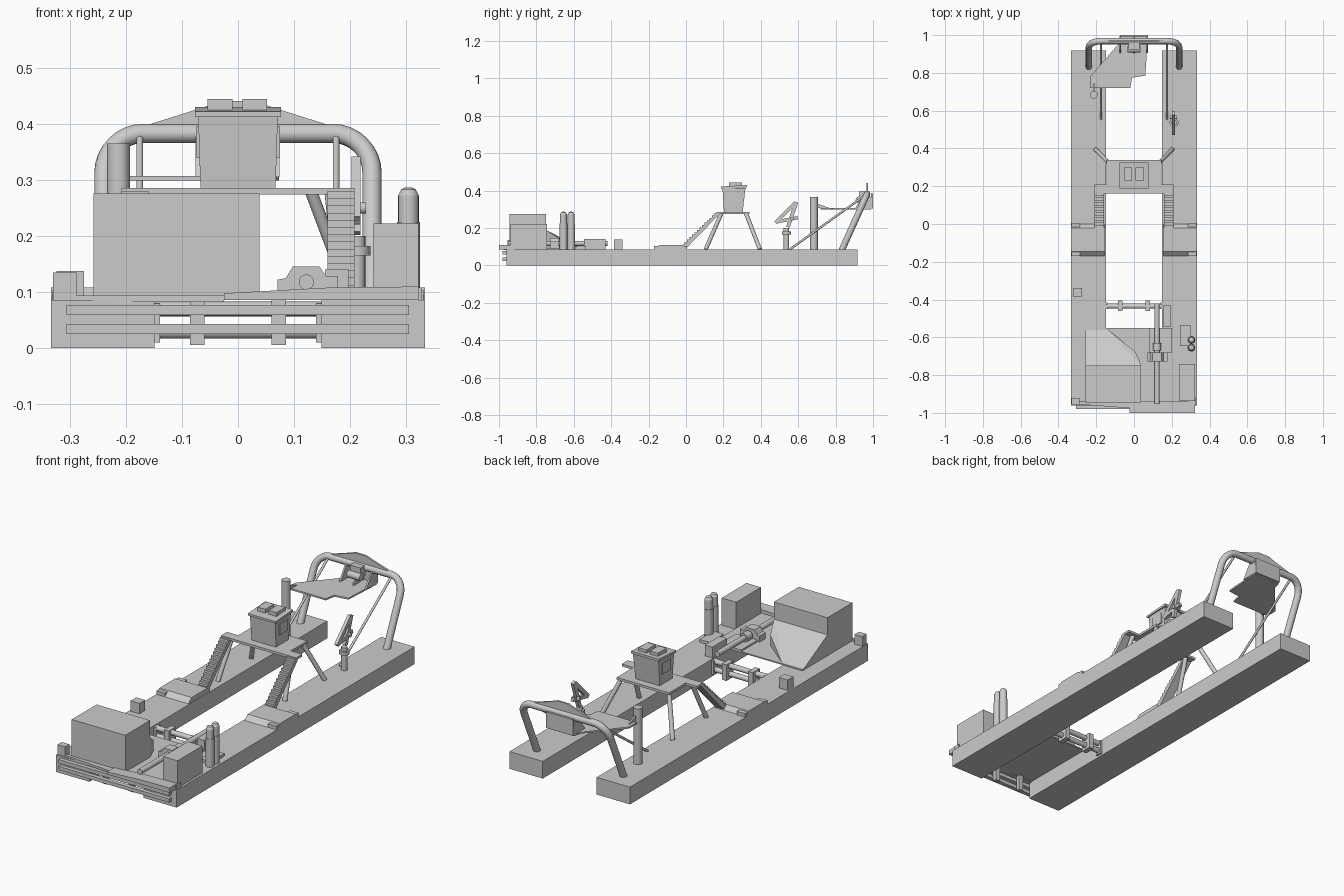
import bpy, bmesh, math
from mathutils import Vector

if "Cube" in bpy.data.objects:
    bpy.data.objects.remove(bpy.data.objects["Cube"])


def finish(name, bm, smooth=False):
    bmesh.ops.recalc_face_normals(bm, faces=bm.faces)
    me = bpy.data.meshes.new(name)
    bm.to_mesh(me)
    bm.free()
    ob = bpy.data.objects.new(name, me)
    bpy.context.collection.objects.link(ob)
    if smooth:
        bpy.ops.object.select_all(action='DESELECT')
        ob.select_set(True)
        bpy.context.view_layer.objects.active = ob
        bpy.ops.object.shade_smooth_by_angle(angle=math.radians(35))
    return ob


def prism(name, pts, axis, a, b):
    """Extrude a 2D outline along an axis from a to b."""
    bm = bmesh.new()
    put = {'x': lambda p, t: (t, p[0], p[1]), 'y': lambda p, t: (p[0], t, p[1]),
           'z': lambda p, t: (p[0], p[1], t)}[axis]
    lo = [bm.verts.new(put(p, a)) for p in pts]
    hi = [bm.verts.new(put(p, b)) for p in pts]
    bm.faces.new(lo)
    bm.faces.new(hi)
    for i in range(len(pts)):
        j = (i + 1) % len(pts)
        bm.faces.new((lo[i], lo[j], hi[j], hi[i]))
    return finish(name, bm)


def box(name, x0, x1, y0, y1, z0, z1):
    return prism(name, [(x0, y0), (x1, y0), (x1, y1), (x0, y1)], 'z', z0, z1)


def hull(name, pts):
    bm = bmesh.new()
    for p in pts:
        bm.verts.new(p)
    bmesh.ops.convex_hull(bm, input=bm.verts)
    return finish(name, bm)


def rod(name, a, b, r, r2=None, seg=20):
    a, b = Vector(a), Vector(b)
    bm = bmesh.new()
    bmesh.ops.create_cone(bm, cap_ends=True, segments=seg, radius1=r,
                          radius2=r if r2 is None else r2, depth=(b - a).length)
    m = (b - a).to_track_quat('Z', 'Y').to_matrix().to_4x4()
    m.translation = (a + b) / 2
    bm.transform(m)
    return finish(name, bm, True)


def beam(name, a, b, w, h):
    """Rectangular bar running in the YZ plane, w wide in x and h thick."""
    a, b = Vector(a), Vector(b)
    n = Vector((1, 0, 0)).cross(b - a).normalized() * h / 2
    wx = Vector((w / 2, 0, 0))
    return hull(name, [p + i * n + j * wx for p in (a, b) for i in (-1, 1) for j in (-1, 1)])


D = 0.086  # deck height

for s, side in ((-1, "left"), (1, "right")):
    # hulls and the low landings on them
    box(side + "_pontoon", s * .149, s * .333, -.96, .918, 0, D)
    prism(side + "_landing", [(-.17, D), (-.145, .108), (-.02, .108), (0, D)], 'x', s * .155, s * .333)
    for y in (-.17, -.02):
        box(side + "_landing_pad", s * .285, s * .331, y, y + .026, D, .104)
    # stairs
    n = 14
    y0, z0, dy, dz = -.02, .1, .185 / n, .18 / n
    prof = []
    for i in range(n):
        prof += [(y0 + i * dy, z0 + i * dz), (y0 + i * dy, z0 + (i + 1) * dz)]
    prof += [(y0 + n * dy + .02, z0 + n * dz), (y0 + .02, z0 - .01)]
    prism(side + "_stairs", prof, 'x', s * .16, s * .208)
    # cab stand legs
    rod(side + "_front_leg", (s * .165, .19, .28), (s * .185, .105, D), .011)
    rod(side + "_rear_leg", (s * .13, .32, .28), (s * .203, .395, D), .011)
    # stern arch stays
    rod(side + "_arch_stay", (s * .175, .555, D), (s * .175, .965, .38), .006, seg=12)
    # ladder trunnion brackets
    box(side + "_trunnion", s * .06, s * .086, -.46, -.405, .006, D)
    box(side + "_trunnion_collar", s * .139, s * .15, -.45, -.415, .01, .08)
    box(side + "_bow_bracket", s * .06, s * .086, -.95, -.93, .006, D)

# bow fender bars and hinge pipes
for z in (.034, .068):
    box("fender_bar", -.306, .305, -.98, -.958, z - .009, z + .009)
for z in (.03, .07):
    rod("hinge_pipe", (-.15, -.435, z), (.15, -.435, z), .013)

# bow deck and walkway
box("bow_deck", -.258, .243, -.94, -.55, D, .092)
prism("bow_walkway", [(-.025, D), (-.025, .098), (.16, .108), (.322, .11), (.322, D)], 'y', -1, -.94)
prism("bow_lip", [(-.29, -.955), (-.025, -.975), (-.025, -.94), (-.29, -.94)], 'z', D - .004, .094)

# engine house with ramp behind it
box("engine_house", -.258, .038, -.944, -.748, D, .276)
hull("engine_ramp", [(-.258, -.748, D), (.038, -.748, D), (-.258, -.748, .19), (.038, -.748, .19),
                     (.01, -.68, D), (.01, -.68, .145), (-.15, -.55, D), (-.258, -.55, D)])
box("control_cabinet", .242, .322, -.937, -.742, D, .222)
box("left_bow_box", -.33, -.288, -.955, -.92, D, .135)
box("right_bow_box", .285, .328, -.955, -.92, D, .108)
box("left_deck_box", -.324, -.275, -.385, -.34, D, .138)

# gas bottles and their stand
box("bottle_stand", .243, .3, -.645, -.535, D, .1)
for y in (-.655, -.614):
    rod("bottle_body", (.304, y, D), (.304, y, .225), .0205)
    rod("bottle_top", (.304, y, .225), (.304, y, .272), .0185)
    rod("bottle_shoulder", (.304, y, .272), (.304, y, .283), .0185, .013)
    rod("bottle_cap", (.304, y, .283), (.304, y, .287), .013, .005)

# pump, drive shaft and motor
rod("drive_shaft", (.122, -.95, .118), (.122, -.42, .118), .0135)
prism("pump_block", [(.07, D), (.07, .122), (.085, .125), (.098, .146), (.145, .146),
                     (.157, .128), (.178, .128), (.178, D)], 'y', -.728, -.68)
rod("shaft_coupling", (.122, -.67, .118), (.122, -.63, .118), .022)
box("drive_motor", .155, .197, -.545, -.43, D, .14)
box("pump_base", .08, .2, -.68, -.55, .09, .1)

# cab stand platform
prism("cab_platform", [(-.208, .162), (.208, .162), (.208, .21), (.145, .21), (.145, .34),
                       (-.145, .34), (-.145, .21), (-.208, .21)], 'z', .274, .286)

# control cab, tapered toward the floor
hull("cab_body", [(s * w, y, z) for s in (-1, 1) for w, ys, z in
                  ((.067, (.203, .303), .286), (.071, (.195, .318), .415)) for y in ys])
hull("cab_roof", [(s * .077, y, z) for s in (-1, 1) for y, z in
                  ((.187, .412), (.187, .422), (.325, .418), (.325, .43))])
for x in (-.032, .03):
    box("roof_hatch", x - .022, x + .022, .23, .3, .418, .444)
for x in (-.0715, .0715):
    box("cab_side_window", x - .003, x + .003, .225, .29, .34, .395)

# stern arch pipe with rounded corners, leaning aft
cu = bpy.data.curves.new("stern_arch", 'CURVE')
cu.dimensions = '3D'
cu.bevel_depth = .0172
cu.bevel_resolution = 4
cu.use_fill_caps = True
half = [(.239, .08)] + [(.169 + .07 * math.cos(t * math.pi / 16), .313 + .07 * math.sin(t * math.pi / 16))
                        for t in range(9)]
path = half + [(-x, z) for x, z in reversed(half)]
sp = cu.splines.new('POLY')
sp.points.add(len(path) - 1)
for p, (x, z) in zip(sp.points, path):
    p.co = (x, .835 + (z - D) * .45, z, 1)
arch = bpy.data.objects.new("stern_arch", cu)
bpy.context.collection.objects.link(arch)
bpy.ops.object.select_all(action='DESELECT')
arch.select_set(True)
bpy.context.view_layer.objects.active = arch
bpy.ops.object.convert(target='MESH')
bpy.ops.object.shade_smooth_by_angle(angle=math.radians(40))

# arch gusset, sheave brackets and hoist
prism("arch_gusset", [(-.187, .39), (-.06, .43), (-.03, .441), (.03, .441), (.06, .43), (.187, .39)],
      'y', .964, .974)
for x in (-.072, 0, .07):
    prism("hoist_bracket", [(.905, .305), (.995, .305), (.995, .35), (.975, .39), (.955, .38)],
          'x', x - .004, x + .004)
box("hanger_plate", -.075, .073, .99, 1.0, .305, .385)
box("hoist_box", -.03, .03, .925, .965, .345, .395)
rod("hoist_drum", (-.035, .925, .35), (.035, .925, .35), .018)

# stern platform and its post
prism("stern_platform", [(-.232, .72), (-.02, .72), (-.01, .775), (.06, .785), (.073, .99),
                         (-.075, .99), (-.085, .95), (-.232, .78)], 'z', .299, .307)
rod("platform_post", (-.213, .684, D), (-.213, .684, .365), .0205, seg=24)
prism("post_gusset", [(.69, .335), (.77, .306), (.69, .306)], 'x', -.217, -.209)

# folded davit crane
rod("davit_post", (.212, .537, D), (.212, .537, .2), .015)
rod("davit_collar", (.212, .537, .165), (.212, .537, .182), .024)
for a, b, h in (((.478, .228), (.585, .335), .02), ((.59, .338), (.545, .205), .02),
                ((.48, .232), (.597, .255), .018)):
    beam("davit_arm", (.21, *a), (.21, *b), .016, h)
rod("davit_pin", (.19, .565, .25), (.228, .565, .25), .01)
